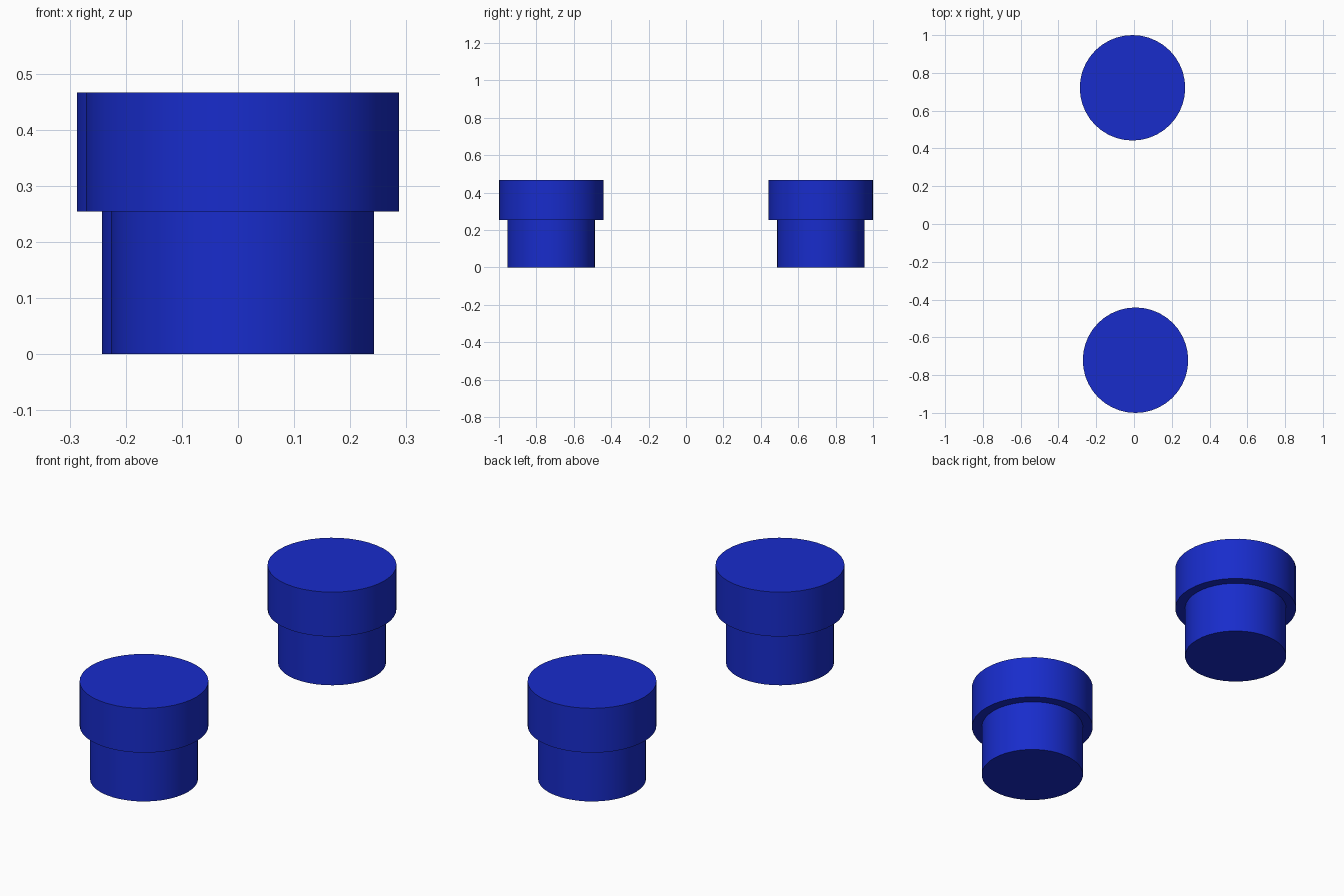
import bpy, bmesh
from math import cos, sin, pi, radians

if "Cube" in bpy.data.objects:
    bpy.data.objects.remove(bpy.data.objects["Cube"])

SIDES = 40
# Stepped plug profile: (radius, height) from the bottom centre to the top centre
PROFILE = [(0, 0), (0.234, 0), (0.234, 0.254), (0.279, 0.254), (0.279, 0.466), (0, 0.466)]

blue = bpy.data.materials.new("blue")
blue.diffuse_color = (0.009, 0.025, 0.6, 1)
blue.use_nodes = True
blue.node_tree.nodes["Principled BSDF"].inputs["Base Color"].default_value = blue.diffuse_color


def stepped_plug(name, x, y, turn):
    bm = bmesh.new()
    rings = []
    for r, z in PROFILE:
        count = SIDES if r else 1
        rings.append([bm.verts.new((r * cos(2 * pi * i / SIDES), r * sin(2 * pi * i / SIDES), z))
                      for i in range(count)])
    for low, high in zip(rings, rings[1:]):
        for i in range(SIDES):
            j = (i + 1) % SIDES
            corners = [low[i % len(low)], low[j % len(low)], high[j % len(high)], high[i % len(high)]]
            bm.faces.new(list(dict.fromkeys(corners)))
    bmesh.ops.recalc_face_normals(bm, faces=bm.faces)
    mesh = bpy.data.meshes.new(name)
    bm.to_mesh(mesh)
    bm.free()
    mesh.materials.append(blue)
    plug = bpy.data.objects.new(name, mesh)
    plug.location = (x, y, 0)
    plug.rotation_euler.z = turn
    bpy.context.collection.objects.link(plug)
    # Smooth walls with crisp rims
    bpy.ops.object.select_all(action='DESELECT')
    plug.select_set(True)
    bpy.context.view_layer.objects.active = plug
    bpy.ops.object.shade_smooth_by_angle(angle=radians(30))


# Matching pair, one turned half round
stepped_plug("front_plug", 0.008, -0.721, 0)
stepped_plug("back_plug", -0.008, 0.721, pi)
